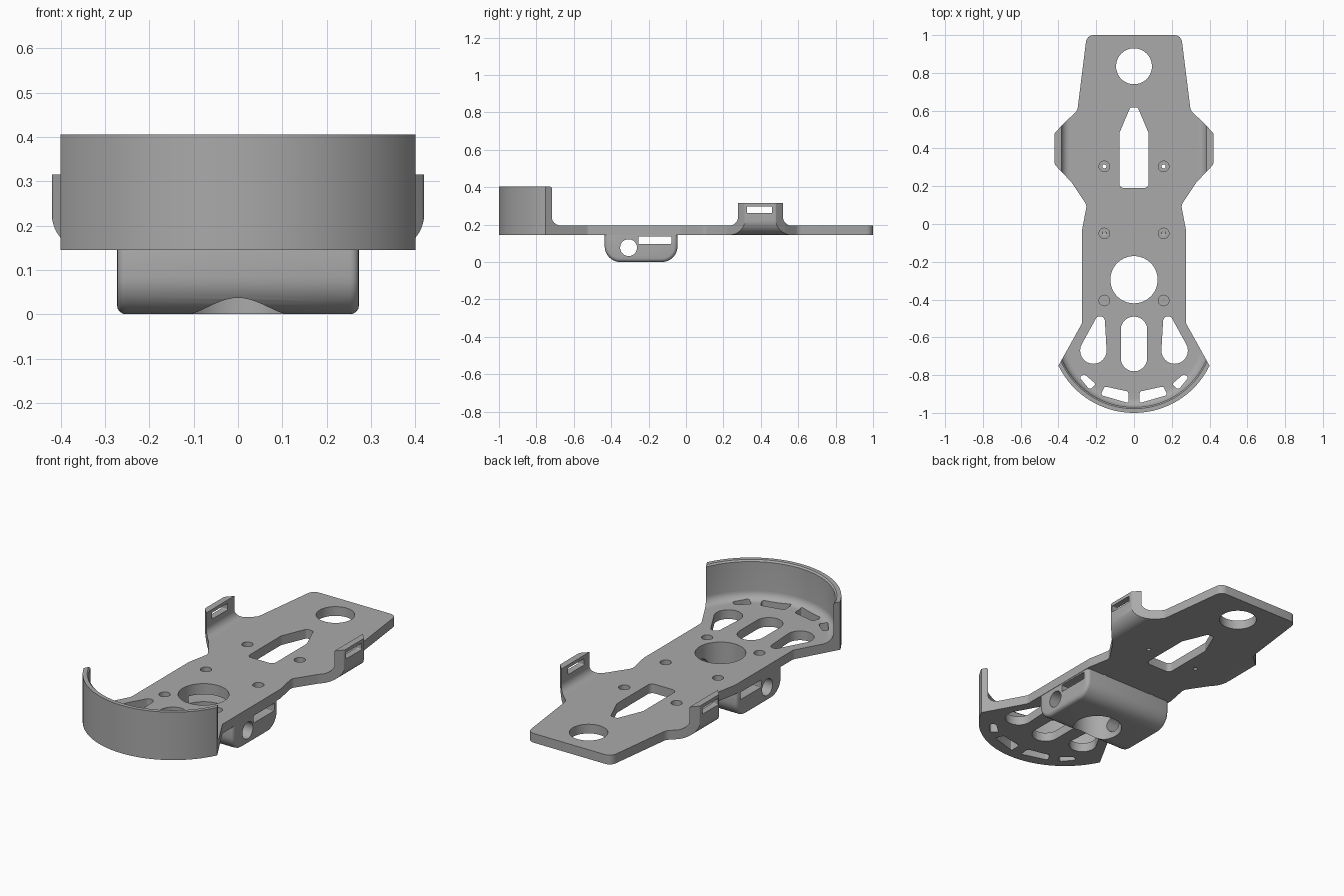
import bpy, bmesh, math
from mathutils import Vector, geometry

cube = bpy.data.objects.get("Cube")
if cube:
    bpy.data.objects.remove(cube, do_unlink=True)

grey = bpy.data.materials.new("plain_grey")
grey.use_nodes = True
GREY = (0.40, 0.40, 0.40, 1)
grey.diffuse_color = GREY
grey.node_tree.nodes["Principled BSDF"].inputs["Base Color"].default_value = GREY

BOTTOM, DECK, RIM = 0.145, 0.195, 0.405   # plate underside, plate top, wall top
ARC_Y, ARC_R = -0.555, 0.445              # centre and radius of the curved front


def circle(x, y, r, n=40):
    return [(x + r * math.cos(i * math.tau / n), y + r * math.sin(i * math.tau / n)) for i in range(n)]


def arc(x, y, r, start, end, n):
    angles = [math.radians(start + (end - start) * i / n) for i in range(n + 1)]
    return [(x + r * math.cos(a), y + r * math.sin(a)) for a in angles]


def rounded(corners, n=6):
    """Polygon from (x, y, radius) corners, each corner filleted."""
    out = []
    for i, (x, y, r) in enumerate(corners):
        p = Vector((x, y))
        if r == 0:
            out.append((x, y))
            continue
        u = (Vector(corners[i - 1][:2]) - p).normalized()
        v = (Vector(corners[(i + 1) % len(corners)][:2]) - p).normalized()
        half = u.angle(v) / 2
        centre = p + (u + v).normalized() * r / math.sin(half)
        s = p + u * r / math.tan(half) - centre
        e = p + v * r / math.tan(half) - centre
        turn = math.atan2(s.x * e.y - s.y * e.x, s.dot(e))
        for k in range(n + 1):
            c, d = math.cos(turn * k / n), math.sin(turn * k / n)
            out.append((centre.x + s.x * c - s.y * d, centre.y + s.x * d + s.y * c))
    return out


def mirror(pts):
    return [(-p[0], *p[1:]) for p in reversed(pts)]


def box(x0, x1, y0, y1, r):
    return rounded([(x0, y0, r), (x1, y0, r), (x1, y1, r), (x0, y1, r)])


PLACE = {"x": lambda a, b, t: (t, a, b), "y": lambda a, b, t: (a, t, b), "z": lambda a, b, t: (a, b, t)}


def prisms(name, shapes, axis="z"):
    """One object from several (outline, low, high) extrusions along an axis."""
    bm = bmesh.new()
    for pts, lo, hi in shapes:
        a = [bm.verts.new(PLACE[axis](*p, lo)) for p in pts]
        b = [bm.verts.new(PLACE[axis](*p, hi)) for p in pts]
        bm.faces.new(a)
        bm.faces.new(b)
        for i in range(len(pts)):
            bm.faces.new((a[i - 1], a[i], b[i], b[i - 1]))
    return finish(name, bm)


def lathe(name, profile, centre, n=96):
    """Closed solid turned from a (radius, z) profile about a vertical axis."""
    bm = bmesh.new()
    rings = [[bm.verts.new((x, y, z)) for x, y in circle(0, centre, r, n)] for r, z in profile]
    for a, b in zip(rings, rings[1:]):
        for i in range(n):
            bm.faces.new((a[i - 1], a[i], b[i], b[i - 1]))
    bm.faces.new(rings[0])
    bm.faces.new(rings[-1])
    return finish(name, bm)


def finish(name, bm):
    bmesh.ops.recalc_face_normals(bm, faces=bm.faces)
    mesh = bpy.data.meshes.new(name)
    bm.to_mesh(mesh)
    bm.free()
    mesh.materials.append(grey)
    ob = bpy.data.objects.new(name, mesh)
    bpy.context.collection.objects.link(ob)
    return ob


def apply(ob, mod):
    bpy.ops.object.select_all(action="DESELECT")
    bpy.context.view_layer.objects.active = ob
    ob.select_set(True)
    bpy.ops.object.modifier_apply(modifier=mod.name)


def cut(ob, cutter):
    mod = ob.modifiers.new("cut", "BOOLEAN")
    mod.operation, mod.solver, mod.object = "DIFFERENCE", "EXACT", cutter
    apply(ob, mod)
    bpy.data.objects.remove(cutter, do_unlink=True)


# Plate, wall and ears start as one tall solid of the full outline
side = [(0.25, 1.0, 0.04), (0.30, 0.60, 0.05), (0.375, 0.53, 0.08), (0.42, 0.48, 0.01),
        (0.42, 0.315, 0.02), (0.33, 0.22, 0.15), (0.25, 0.10, 0.04), (0.275, -0.03, 0.1),
        (0.275, -0.525, 0.03)]
front = [(x, y, 0) for x, y in arc(0, ARC_Y, ARC_R, -26, -154, 64)]
plate = prisms("base_plate", [(rounded(side + front + mirror(side)), BOTTOM, RIM)])

# Hollow out above the deck, leaving the upturned ears
inner = [(0.6, 0.5), (0.6, 0.315), (0.385, 0.315)] + arc(0.34, 0.24, 0.045, 0, -90, 10)
cut(plate, prisms("ear_scoop", [(inner + mirror(inner), -0.5, 1.1)], "y"))

# Hollow out behind the curved front wall, with a fillet at its foot
fillet = arc(0.37, DECK + 0.045, 0.045, -90, 0, 8)
cut(plate, lathe("wall_scoop", fillet + [(0.415, RIM - 0.008), (0.423, RIM), (0.423, 0.5)], ARC_Y))

# Round the ears underneath and slot them for a strap
under = arc(0.34, 0.225, 0.08, -90, 0, 12) + [(0.5, 0.225), (0.5, 0.1), (0.34, 0.1)]
cut(plate, prisms("ear_rounding", [(under, 0.12, 0.7), (mirror(under), 0.12, 0.7)], "y"))
cut(plate, prisms("ear_slots", [(box(0.325, 0.46, 0.262, 0.297, 0.005), -0.6, 0.6)], "x"))

# Openings through the plate
point = [(0.02, 0.617, 0.01), (0.078, 0.48, 0.03), (0.078, 0.19, 0.025)]
drop = circle(0.215, -0.67, 0.07) + circle(0.18, -0.515, 0.026)
drop = [drop[i] for i in geometry.convex_hull_2d([Vector(p) for p in drop])]
long_vent = rounded([(0.03, -0.887, 0.012), (0.155, -0.86, 0.012), (0.178, -0.905, 0.012), (0.03, -0.948, 0.006)])
short_vent = rounded([(0.2, -0.848, 0.012), (0.262, -0.796, 0.012), (0.292, -0.808, 0.012), (0.235, -0.877, 0.012)])
holes = [circle(0, 0.835, 0.095, 56), circle(0, -0.295, 0.125, 64), rounded(point + mirror(point)),
         box(-0.07, 0.07, -0.78, -0.49, 0.0695)]
for shape in (drop, long_vent, short_vent):
    holes += [shape, mirror(shape)]

# Counterbored screw holes
screws = [(x, y) for x in (-0.157, 0.157) for y in (0.305, -0.05, -0.405)]
cut(plate, prisms("openings", [(h, 0.1, 0.3) for h in holes]))
cut(plate, prisms("counterbores", [(circle(x, y, 0.028, 24), 0.168, 0.3) for x, y in screws]))
cut(plate, prisms("screw_holes", [(circle(x, y, 0.011, 16), 0.1, 0.3) for x, y in screws]))

# Mount block below the plate, rounded all round its lower edges
profile = rounded([(-0.435, 0.166, 0), (-0.435, 0.0, 0.085), (-0.045, 0.0, 0.085), (-0.045, 0.166, 0)], 10)
block = prisms("mount_block", [(profile, -0.273, 0.273)], "x")
bevel = block.modifiers.new("soft_ends", "BEVEL")
bevel.width, bevel.segments, bevel.limit_method, bevel.angle_limit = 0.02, 4, "ANGLE", math.radians(50)
apply(block, bevel)

# Lens well, cross tunnel and strap slot through the block
cut(block, prisms("well", [(circle(0, -0.295, 0.125, 64), -0.1, 0.3)]))
cut(block, prisms("tunnel", [(circle(-0.307, 0.077, 0.045), -0.5, 0.5),
                             (box(-0.255, -0.078, 0.097, 0.137, 0.004), -0.5, 0.5)], "x"))

for ob in (plate, block):
    bpy.ops.object.select_all(action="DESELECT")
    bpy.context.view_layer.objects.active = ob
    ob.select_set(True)
    bpy.ops.object.shade_smooth_by_angle(angle=math.radians(30))
